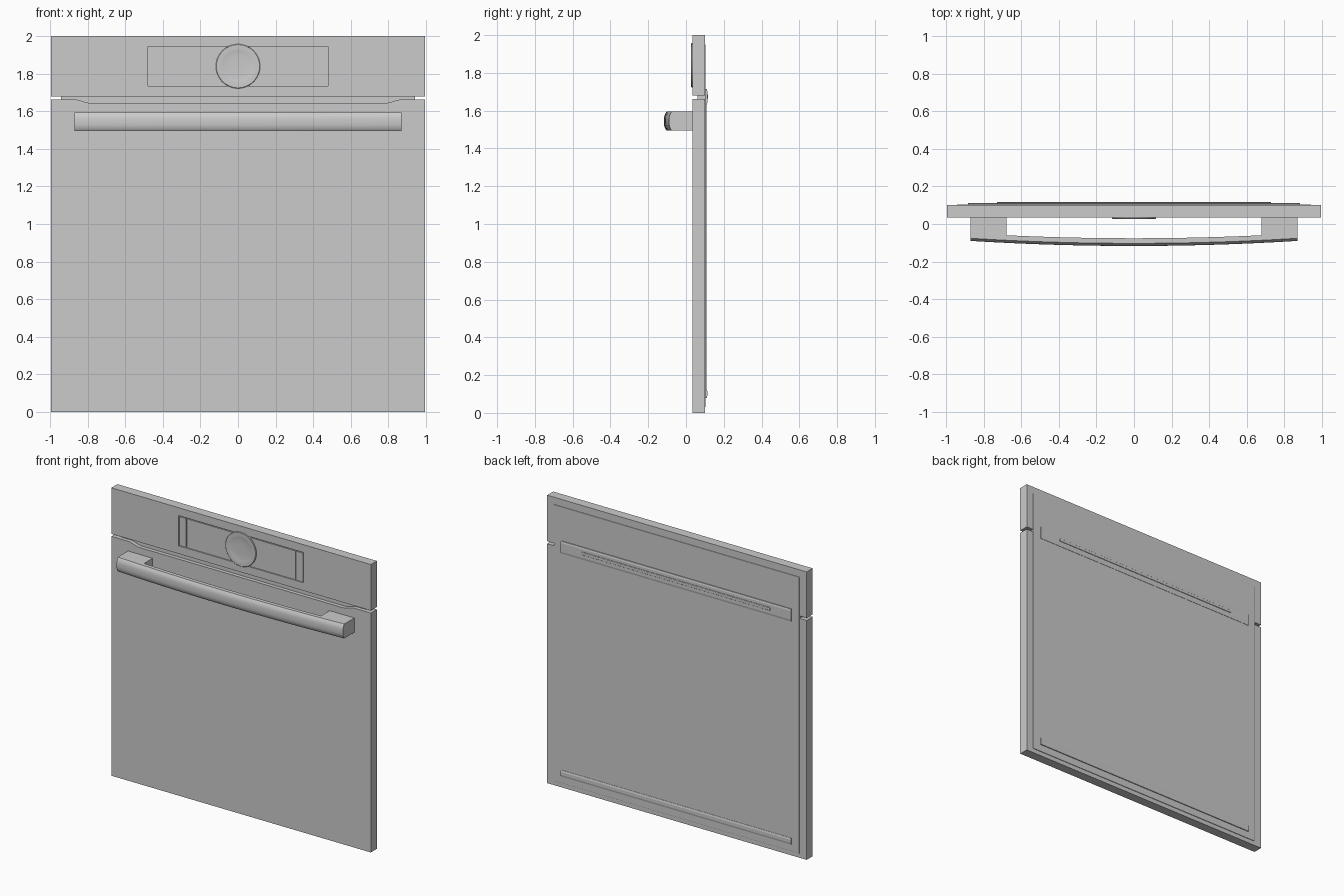
import bpy, bmesh, math

if "Cube" in bpy.data.objects:
    bpy.data.objects.remove(bpy.data.objects["Cube"])

FRONT, BACK = 0.034, 0.10   # y of the door skin


def finish(bm, name, bevel=0, smooth=False):
    bmesh.ops.remove_doubles(bm, verts=bm.verts, dist=1e-5)
    bmesh.ops.recalc_face_normals(bm, faces=bm.faces)
    me = bpy.data.meshes.new(name)
    bm.to_mesh(me)
    bm.free()
    ob = bpy.data.objects.new(name, me)
    bpy.context.collection.objects.link(ob)
    if bevel:
        m = ob.modifiers.new("bevel", 'BEVEL')
        m.width, m.segments, m.limit_method = bevel, 2, 'ANGLE'
    if smooth:
        bpy.ops.object.select_all(action='DESELECT')
        ob.select_set(True)
        bpy.context.view_layer.objects.active = ob
        bpy.ops.object.shade_smooth_by_angle(angle=math.radians(35))
    return ob


def prism(name, pts, y0, y1, bevel=0, smooth=False):
    """Extrude an outline of (x, z) points along y."""
    bm = bmesh.new()
    f = bm.faces.new([bm.verts.new((x, y0, z)) for x, z in pts])
    ext = bmesh.ops.extrude_face_region(bm, geom=[f])["geom"]
    for v in ext:
        if isinstance(v, bmesh.types.BMVert):
            v.co.y = y1
    return finish(bm, name, bevel, smooth)


def box(name, x0, x1, y0, y1, z0, z1, bevel=0):
    return prism(name, [(x0, z0), (x1, z0), (x1, z1), (x0, z1)], y0, y1, bevel)


def loft(name, rings, smooth=True):
    """Skin closed rings of points, capping both ends."""
    bm = bmesh.new()
    rs = [[bm.verts.new(p) for p in r] for r in rings]
    n = len(rs[0])
    for a, b in zip(rs, rs[1:]):
        for i in range(n):
            j = (i + 1) % n
            bm.faces.new((a[i], a[j], b[j], b[i]))
    bm.faces.new(rs[0])
    bm.faces.new(rs[-1])
    return finish(bm, name, 0, smooth)


# Control panel with a shallow display recess
panel = box("control_panel", -0.997, 0.997, FRONT, BACK, 1.68, 2.0)
cutter = box("display_cutter", -0.48, 0.48, 0.0, FRONT + 0.008, 1.735, 1.945)
cutter.hide_render = True
cutter.hide_set(True)
cut = panel.modifiers.new("display_recess", 'BOOLEAN')
cut.object, cut.solver = cutter, 'EXACT'

# Display glass and the touch pads at its ends
box("display_glass", -0.417, 0.417, FRONT + 0.001, FRONT + 0.01, 1.741, 1.939)
for s, side in ((-1, "left"), (1, "right")):
    x0, x1 = sorted((s * 0.423, s * 0.474))
    box("touch_pad_" + side, x0, x1, FRONT + 0.001, FRONT + 0.01, 1.741, 1.939)

# Round control dial with a dished centre
N = 48
dial = [(0.118, 0.042), (0.118, 0.030), (0.115, 0.0275), (0.088, 0.0275),
        (0.080, 0.029), (0.070, 0.0305), (0.03, 0.031)]
loft("control_dial", [[(r * math.cos(2 * math.pi * i / N), y,
                        1.84 + r * math.sin(2 * math.pi * i / N))
                       for i in range(N)] for r, y in dial])

# Door, its top edge dipping behind the handle
ease = [(0.87 - 0.09 * t, 1.663 - 0.02 * (3 * t * t - 2 * t ** 3))
        for t in (i / 6 for i in range(7))]
outline = [(-0.997, 0), (0.997, 0), (0.997, 1.663)] + ease
outline += [(-x, z) for x, z in reversed(ease)] + [(-0.997, 1.663)]
prism("door_panel", outline, FRONT, BACK)

# Backing plate bridging door and control panel
box("backing_plate", -0.943, 0.943, 0.06, 0.104, 0.03, 1.95, 0.003)

# Inner door liner and its raised cross strips
box("inner_door_glass", -0.885, 0.885, 0.10, 0.108, 0.08, 1.715)
for label, z0, z1 in (("upper", 1.63, 1.715), ("lower", 0.08, 0.125)):
    prof = [(0.106, z0), (0.110, z0), (0.113, z0 + 0.012),
            (0.113, z1 - 0.012), (0.110, z1), (0.106, z1)]
    loft(label + "_strip", [[(x, y, z) for y, z in prof] for x in (-0.885, 0.885)], False)

# Rounded seal ridge on the upper strip
caps = []
for s in (1, -1):
    for i in range(9):
        a = -math.pi / 2 + math.pi * i / 8
        caps.append((s * (0.72 + 0.01 * math.cos(a)), 1.675 + s * 0.01 * math.sin(a)))
prism("seal_ridge", caps, 0.112, 0.117, 0.002, True)

# Bowed handle bar with a rounded front
ZC, H = 1.545, 0.05
rings = []
xs = sorted({round(-0.87 + 1.74 * i / 24, 4) for i in range(25)} | {-0.68, 0.68})
for x in xs:
    yf = -0.117 + 0.027 * (x / 0.87) ** 2
    yb = -0.060 - 0.016 * max(0, 1 - (x / 0.68) ** 2)
    ring = [(x, yb, ZC - H), (x, yb, ZC + H)]
    for i in range(9):
        t = 1 - i / 4
        ring.append((x, yf + 0.014 * abs(t) ** 3, ZC + H * t))
    rings.append(ring)
loft("handle_bar", rings)

# Handle posts
for s, side in ((-1, "left"), (1, "right")):
    x0, x1 = sorted((s * 0.68, s * 0.87))
    box("handle_post_" + side, x0, x1, -0.060, FRONT, ZC - H, ZC + H)
